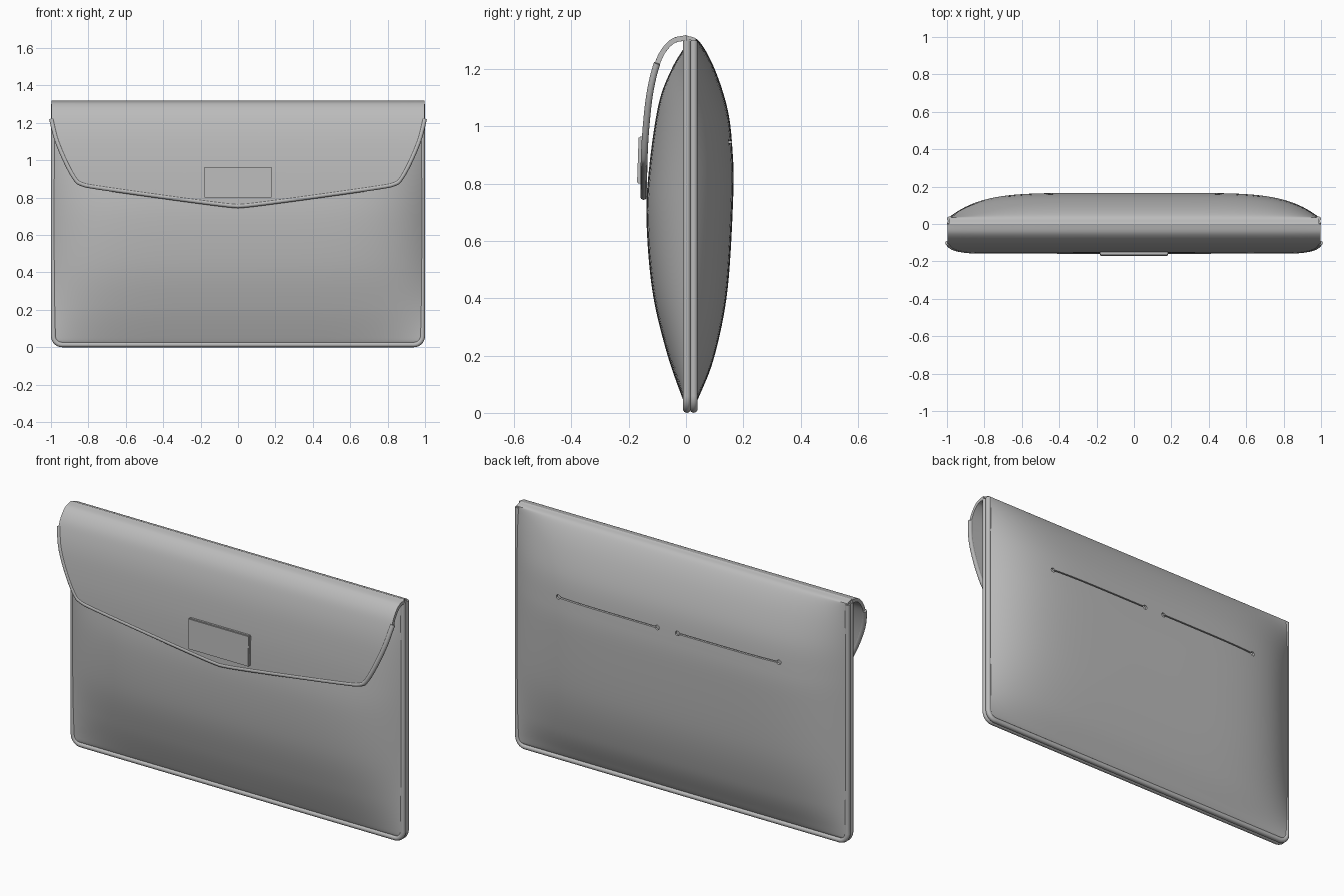
import bpy, bmesh, math
from mathutils import Vector, Matrix

if "Cube" in bpy.data.objects:
    bpy.data.objects.remove(bpy.data.objects["Cube"])

TOP = 1.318
grey = bpy.data.materials.new("soft_grey")
grey.use_nodes = True
grey.diffuse_color = (0.5, 0.5, 0.5, 1)
grey.node_tree.nodes["Principled BSDF"].inputs["Base Color"].default_value = (0.5, 0.5, 0.5, 1)


def spline(points, steps=8):
    """Smooth path through 2D points."""
    p = [Vector(q) for q in points]
    p = [2 * p[0] - p[1]] + p + [2 * p[-1] - p[-2]]
    out = []
    for a, b, c, d in zip(p, p[1:], p[2:], p[3:]):
        for k in range(steps):
            t = k / steps
            out.append(b + (c - a) * t / 2 + (2 * a - 5 * b + 4 * c - d) * t * t / 2
                       + (3 * b - a - 3 * c + d) * t ** 3 / 2)
    return out + [p[-2]]


def lookup(table, key):
    """Linear lookup in a list of (key, value) pairs with rising keys."""
    for (a, va), (b, vb) in zip(table, table[1:]):
        if key <= b:
            return va + (vb - va) * max(0, key - a) / max(b - a, 1e-9)
    return table[-1][1]


def activate(obj):
    bpy.ops.object.select_all(action='DESELECT')
    obj.select_set(True)
    bpy.context.view_layer.objects.active = obj


def apply_modifiers(obj):
    activate(obj)
    for m in list(obj.modifiers):
        bpy.ops.object.modifier_apply(modifier=m.name)


def add_object(name, bm):
    mesh = bpy.data.meshes.new(name)
    bm.to_mesh(mesh)
    bm.free()
    obj = bpy.data.objects.new(name, mesh)
    bpy.context.collection.objects.link(obj)
    mesh.materials.append(grey)
    return obj


def sheet(name, rows, thickness, flip):
    """Leather sheet from rows of points, thickened inwards."""
    bm = bmesh.new()
    grid = [[bm.verts.new(p) for p in row] for row in rows]
    for lo, hi in zip(grid, grid[1:]):
        for j in range(len(lo) - 1):
            quad = [lo[j], lo[j + 1], hi[j + 1], hi[j]]
            bm.faces.new(quad[::-1] if flip else quad)
    obj = add_object(name, bm)
    mod = obj.modifiers.new("thickness", 'SOLIDIFY')
    mod.thickness, mod.offset = thickness, -1
    apply_modifiers(obj)
    return obj


def smooth(obj, angle=40):
    activate(obj)
    bpy.ops.object.shade_smooth_by_angle(angle=math.radians(angle))


def tube(name, path, radius):
    curve = bpy.data.curves.new(name, 'CURVE')
    curve.dimensions = '3D'
    curve.bevel_depth, curve.bevel_resolution = radius, 3
    curve.use_fill_caps = True
    line = curve.splines.new('POLY')
    line.points.add(len(path) - 1)
    for pt, co in zip(line.points, path):
        pt.co = (*co, 1)
    obj = bpy.data.objects.new(name, curve)
    bpy.context.collection.objects.link(obj)
    activate(obj)
    bpy.ops.object.convert(target='MESH')
    obj = bpy.context.object
    obj.data.materials.clear()
    obj.data.materials.append(grey)
    smooth(obj, 50)


def pillow(name, profile, seam, flip):
    """Puffed panel: the profile fades into the flat seam at both sides."""
    rows = []
    for y, z in spline(profile):
        r = 0.06
        half = 0.99 if z > r else 0.99 - r + math.sqrt(max(0, r * r - (r - z) ** 2))
        edge = min(y, seam) if flip else max(y, seam)
        row = []
        for i in range(61):
            u = math.sin(math.pi * (i / 60 - 0.5))
            row.append((u * half, edge + (y - edge) * (1 - abs(u) ** 6), z))
        rows.append(row)
    return sheet(name, rows, 0.012, flip)


# Front and back panels
front = pillow("front_panel", [(0.01, 0.008), (-0.012, 0.05), (-0.07, 0.22), (-0.118, 0.43),
                               (-0.138, 0.68), (-0.127, 0.87), (-0.095, 1.08),
                               (-0.05, 1.2), (0.0, 1.285)], -0.005, False)
smooth(front)
back = pillow("back_panel", [(0.02, 0.008), (0.047, 0.06), (0.1, 0.2), (0.145, 0.43),
                             (0.165, 0.76), (0.162, 0.92), (0.145, 1.06), (0.1, 1.2),
                             (0.047, 1.295), (0.0, TOP)], 0.035, True)

# Two slits with round ends cut through the back panel
for side in (-1, 1):
    bm = bmesh.new()
    bmesh.ops.create_cube(bm, size=1, matrix=Matrix.Translation((side * 0.36, 0.16, 0.945))
                          @ Matrix.Diagonal((0.6, 0.12, 0.007, 1)))
    slit = add_object("slit_cutter", bm)
    ends = []
    for x in (0.06, 0.66):
        bm = bmesh.new()
        bmesh.ops.create_cone(bm, cap_ends=True, segments=16, radius1=0.012, radius2=0.012,
                              depth=0.12, matrix=Matrix.Translation((side * x, 0.16, 0.945))
                              @ Matrix.Rotation(math.pi / 2, 4, 'X'))
        ends.append(add_object("slit_end_cutter", bm))
    for cutter in [slit] + ends:
        cutter.hide_render = True
        mod = back.modifiers.new("slit", 'BOOLEAN')
        mod.operation, mod.solver, mod.object = 'DIFFERENCE', 'EXACT', cutter
        apply_modifiers(back)
        bpy.data.objects.remove(cutter)
smooth(back)

# Twin piping down the sides and along the bottom
R = 0.014
half_path = [(1 - R, 1.3), (1 - R, 0.7)]
for k in range(9):
    a = math.pi / 2 * k / 8
    half_path.append((0.94 + 0.046 * math.cos(a), 0.06 - 0.046 * math.sin(a)))
outline = half_path + [(-x, z) for x, z in reversed(half_path)]
for name, y in (("front_piping", 0.003), ("back_piping", 0.027)):
    tube(name, [(x, y, z) for x, z in outline], R)

# Flap folding over the top, with a pointed lower edge
fold = [(z, y) for y, z in reversed(spline(
    [(0.0, TOP), (-0.05, 1.305), (-0.09, 1.262), (-0.115, 1.2), (-0.135, 1.11),
     (-0.148, 0.99), (-0.154, 0.88), (-0.156, 0.74)]))]
edge = [tuple(p) for p in spline([(0, 0.755), (0.1, 0.765), (0.4, 0.805), (0.75, 0.855),
                                  (0.835, 0.873), (0.87, 0.9), (0.92, 0.99),
                                  (0.97, 1.11), (0.998, 1.22)], 6)]
lower = [(-x, z) for x, z in reversed(edge[1:])] + edge
rows = []
for i in range(33):
    s = (i / 32) ** 2
    row = []
    for x, zb in lower:
        z = TOP - (TOP - zb) * s
        row.append((x, lookup(fold, z), z))
    rows.append(row)
smooth(sheet("flap", rows, 0.018, True))

# Rolled rim along the flap edge
tube("flap_rim", [(x, y + 0.008, z) for x, y, z in rows[-1]], 0.012)

# Clasp plate
bm = bmesh.new()
bmesh.ops.create_cube(bm, size=1, matrix=Matrix.Translation((0, -0.157, 0.882))
                      @ Matrix.Rotation(math.radians(-2), 4, 'X')
                      @ Matrix.Diagonal((0.365, 0.022, 0.165, 1)))
bmesh.ops.bevel(bm, geom=bm.edges[:], offset=0.004, segments=2, affect='EDGES')
smooth(add_object("clasp_plate", bm), 30)
